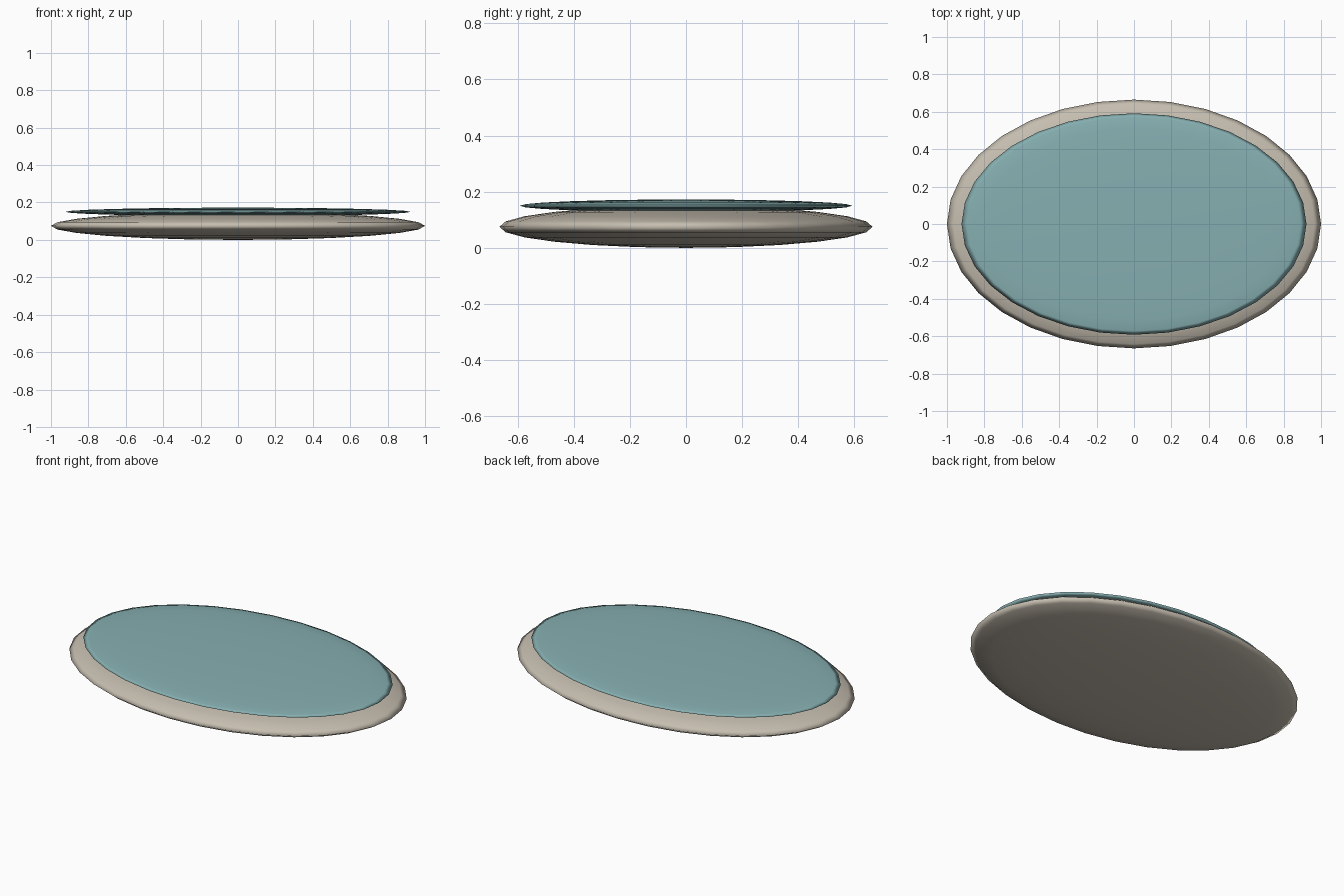
import bpy

if "Cube" in bpy.data.objects:
    bpy.data.objects.remove(bpy.data.objects["Cube"])


def material(name, color):
    mat = bpy.data.materials.new(name)
    mat.diffuse_color = color
    mat.use_nodes = True
    mat.node_tree.nodes["Principled BSDF"].inputs["Base Color"].default_value = mat.diffuse_color
    return mat


def flat_ellipsoid(name, radii, z, mat):
    bpy.ops.mesh.primitive_uv_sphere_add(segments=32, ring_count=12, radius=1, location=(0, 0, z))
    ob = bpy.context.object
    ob.name = name
    ob.scale = radii
    bpy.ops.object.transform_apply(location=False, rotation=False, scale=True)
    bpy.ops.object.shade_smooth()
    ob.data.materials.append(mat)
    return ob


# Stone-coloured rim, a squashed sphere resting on the ground
flat_ellipsoid("pond_rim", (1.0, 0.665, 0.075), 0.075,
               material("stone", (0.56, 0.51, 0.43, 1)))

# Thin teal water disc lying on top of the rim
flat_ellipsoid("water_surface", (0.922, 0.592, 0.0225), 0.15,
               material("water", (0.24, 0.43, 0.44, 1)))
